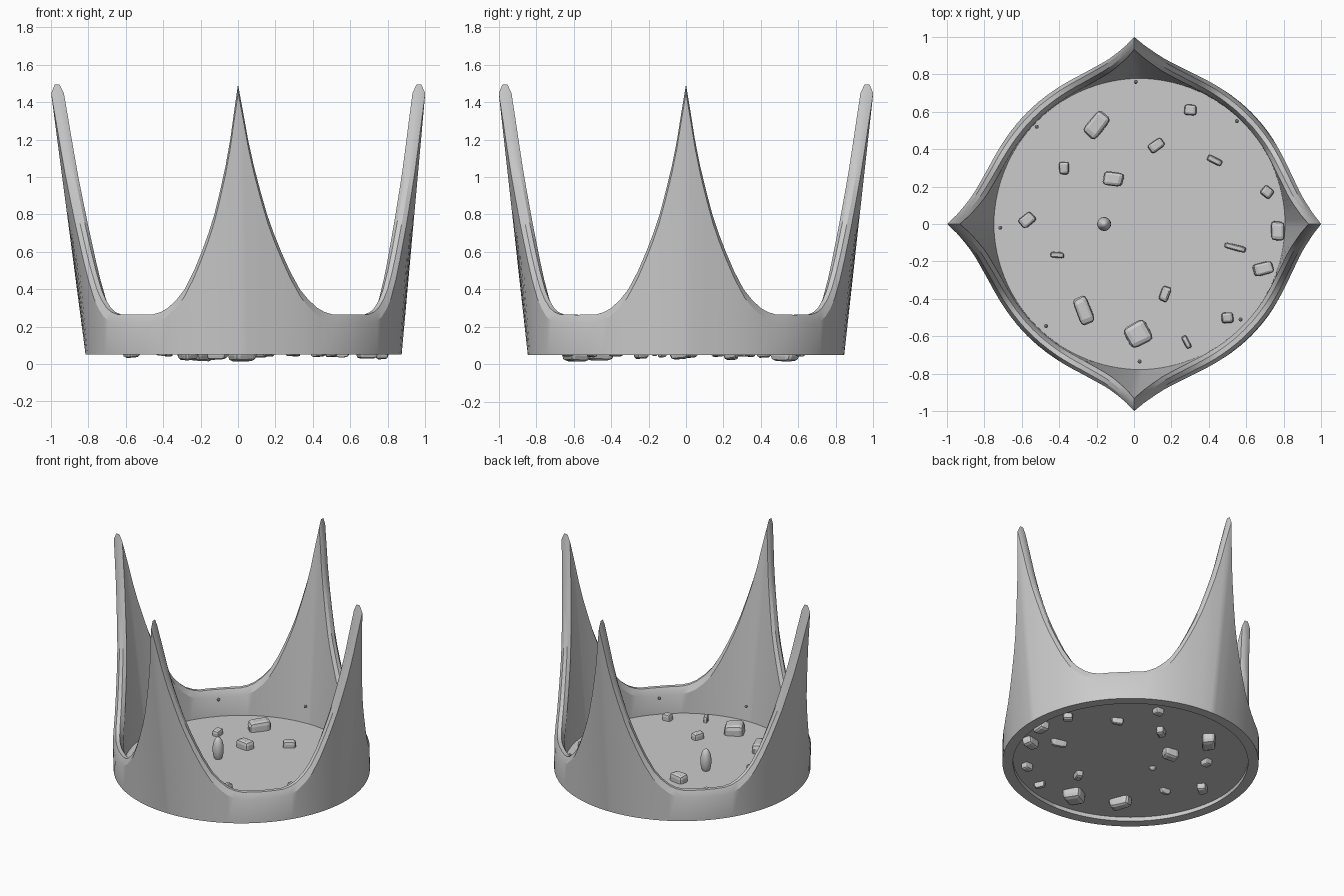
import bpy, bmesh, math, random
from mathutils import Vector, Matrix

if "Cube" in bpy.data.objects:
    bpy.data.objects.remove(bpy.data.objects["Cube"])

random.seed(4)
BASE_Z, TIP_Z, FLOOR_Z = 0.05, 1.495, 0.08


def add_object(name, bm, smooth=None):
    bmesh.ops.recalc_face_normals(bm, faces=bm.faces)
    mesh = bpy.data.meshes.new(name)
    bm.to_mesh(mesh)
    bm.free()
    ob = bpy.data.objects.new(name, mesh)
    bpy.context.collection.objects.link(ob)
    if smooth:
        bpy.ops.object.select_all(action='DESELECT')
        ob.select_set(True)
        bpy.context.view_layer.objects.active = ob
        bpy.ops.object.shade_smooth_by_angle(angle=math.radians(smooth))
    return ob


def interp(table, x):
    for (x0, y0), (x1, y1) in zip(table, table[1:]):
        if x <= x1:
            return y0 + (y1 - y0) * (x - x0) / (x1 - x0)
    return table[-1][1]


# Rim height and outward flare by angle (degrees) away from the nearest spike
RIM = [(0, TIP_Z), (2.9, 1.2), (4.7, 1.06), (6.8, .93), (9.2, .80), (11.6, .70), (14.4, .60),
       (17.6, .50), (21.6, .40), (25, .345), (28.8, .30), (32, .278), (35.5, .266), (45, .264)]
FLARE = [(0, 1), (5, .85), (11, .6), (21, .3), (35, .05), (45, 0)]


def centre_x(z):
    return 0.03 * (TIP_Z - z) / (TIP_Z - BASE_Z)


# Crown wall: chamfered cross-section swept round with four spikes
bm = bmesh.new()
half = [0, 1.4, 2.9, 4.7, 6.8, 9.2, 11.6, 14.4, 17.6, 21.6, 25, 28.8, 32, 35.5, 40]
quarter = half + [45] + [90 - a for a in reversed(half[1:])]
columns = []
for q in range(4):
    for deg in quarter:
        away = min(deg, 90 - deg)
        h, lean = interp(RIM, away), 0.111 * interp(FLARE, away)
        a = math.radians(deg + 90 * q)
        section = [(0, BASE_Z), (0, h - .047), (.02, h), (.046, h), (.068, h - .047), (.07, BASE_Z)]
        col = []
        for inset, z in section:
            r = min(0.845 + lean * (z - BASE_Z), 1.0) - inset
            col.append(bm.verts.new((centre_x(z) + r * math.cos(a), r * math.sin(a), z)))
        columns.append(col)
for i, col in enumerate(columns):
    nxt = columns[(i + 1) % len(columns)]
    for j in range(6):
        k = (j + 1) % 6
        bm.faces.new((col[j], nxt[j], nxt[k], col[k]))
add_object("crown_wall", bm, 25)

# Floor disc
bm = bmesh.new()
bmesh.ops.create_circle(bm, cap_ends=True, segments=96, radius=0.78,
                        matrix=Matrix.Translation((0.03, 0, FLOOR_Z)))
add_object("floor", bm)

# Bead standing on the floor
bm = bmesh.new()
bmesh.ops.create_uvsphere(bm, u_segments=24, v_segments=16, radius=1)
bmesh.ops.transform(bm, verts=bm.verts, matrix=Matrix.Translation((-.16, 0, .146))
                    @ Matrix.Diagonal((.037, .037, .088, 1)))
add_object("bead", bm, 60)

# Stones set through the floor: x, y, length, width, angle
STONES = [(-.20, .53, .14, .085, 50), (.30, .61, .065, .055, -5), (.12, .42, .085, .055, 35),
          (.43, .34, .08, .035, -25), (-.375, .30, .065, .05, 90), (-.11, .24, .105, .075, -10),
          (.71, .17, .062, .055, -40), (-.57, .02, .08, .06, 40), (.77, -.035, .10, .07, 90),
          (.54, -.125, .11, .032, -15), (.69, -.24, .105, .065, 15), (-.41, -.165, .07, .03, -5),
          (.165, -.375, .08, .05, 70), (-.27, -.46, .145, .08, -70), (.50, -.50, .065, .06, 5),
          (.02, -.59, .13, .12, 30), (.28, -.63, .07, .03, -65)]
for n, (x, y, length, width, angle) in enumerate(STONES):
    bm = bmesh.new()
    bmesh.ops.create_cube(bm, size=1)
    for v in bm.verts:
        v.co += Vector([random.uniform(-.06, .06) for _ in range(3)])
    bmesh.ops.bevel(bm, geom=bm.edges[:], offset=.22, segments=2, profile=.5, affect='EDGES')
    height = 0.03 + 0.85 * (length + width) / 2
    bmesh.ops.transform(bm, verts=bm.verts, matrix=Matrix.Translation((x, y, FLOOR_Z + .001))
                        @ Matrix.Rotation(math.radians(angle), 4, 'Z')
                        @ Matrix.Diagonal((length, width, height, 1)))
    add_object(f"stone_{n + 1}", bm)

# Tiny pins around the inside of the wall
for n, (x, y) in enumerate([(.01, .76), (.55, .55), (.57, -.51), (-.47, -.545),
                            (.03, -.735), (-.715, -.02), (-.52, .52)]):
    bm = bmesh.new()
    bmesh.ops.create_icosphere(bm, subdivisions=1, radius=.012,
                               matrix=Matrix.Translation((x, y, .21)))
    add_object(f"pin_{n + 1}", bm)
